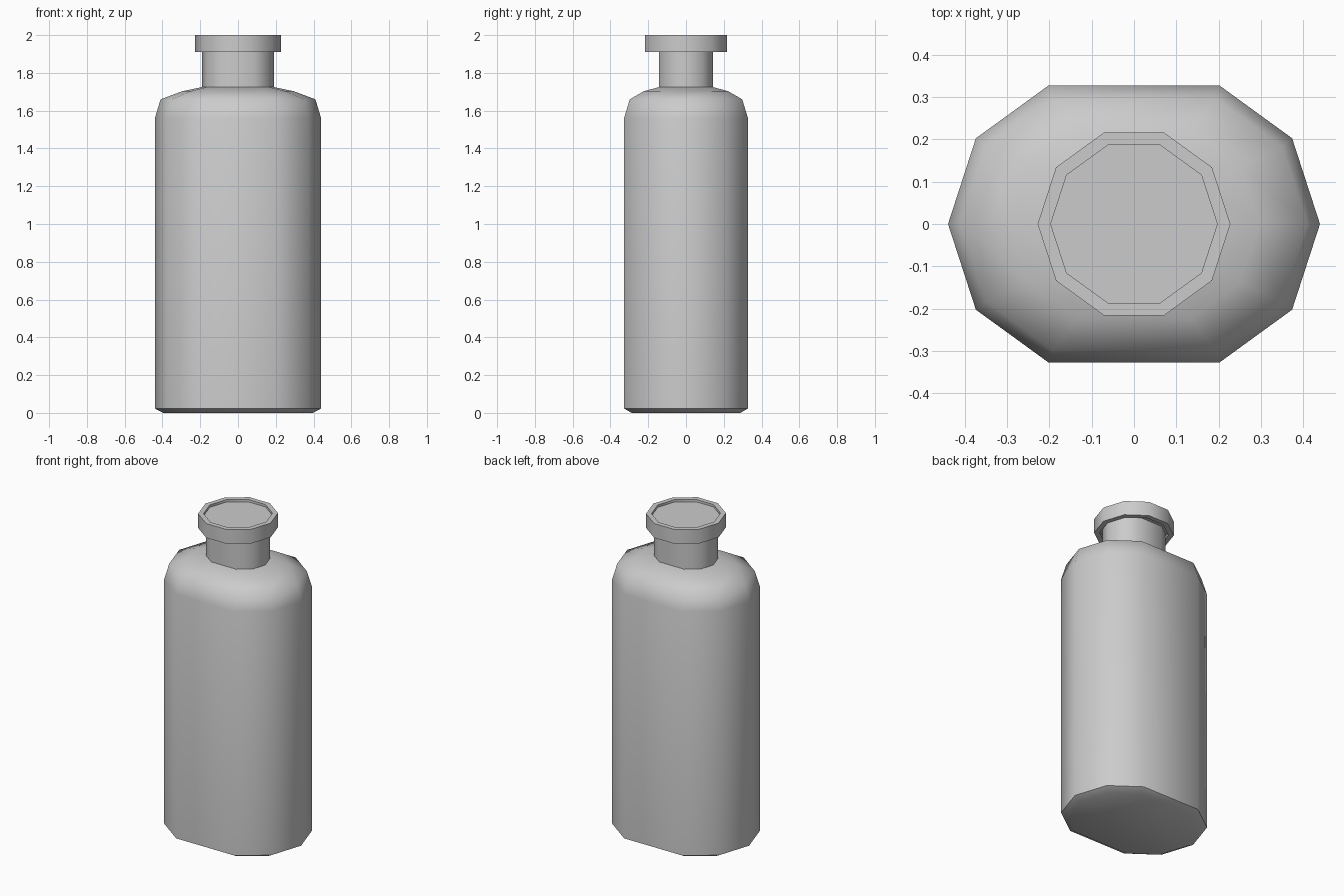
import bpy
import math

cube = bpy.data.objects.get("Cube")
if cube:
    bpy.data.objects.remove(cube, do_unlink=True)

SIDES = 10

grey = bpy.data.materials.new("plain grey")
grey.use_nodes = True
colour = (0.6, 0.6, 0.6, 1)
grey.diffuse_color = colour
grey.node_tree.nodes["Principled BSDF"].inputs["Base Color"].default_value = colour


def ring(radius, stretch, z):
    """Ten-sided ring whose two halves are pulled apart along x."""
    points = []
    for i in range(SIDES):
        a = 2 * math.pi * i / SIDES
        c = math.cos(a)
        points.append((radius * c + math.copysign(stretch, c), radius * math.sin(a), z))
    return points


def loft(name, profile, angle):
    """Closed solid through rings given as (radius, stretch, z)."""
    verts = [p for level in profile for p in ring(*level)]
    faces = [list(range(SIDES))[::-1]]
    for k in range(len(profile) - 1):
        for i in range(SIDES):
            j = (i + 1) % SIDES
            low, high = k * SIDES, (k + 1) * SIDES
            faces.append((low + i, low + j, high + j, high + i))
    faces.append([len(verts) - SIDES + i for i in range(SIDES)])
    mesh = bpy.data.meshes.new(name)
    mesh.from_pydata(verts, [], faces)
    mesh.materials.append(grey)
    obj = bpy.data.objects.new(name, mesh)
    bpy.context.collection.objects.link(obj)
    bpy.ops.object.select_all(action='DESELECT')
    obj.select_set(True)
    bpy.context.view_layer.objects.active = obj
    bpy.ops.object.shade_smooth_by_angle(angle=math.radians(angle))
    return obj


# Body: chamfered foot, straight wall, rounded shoulder
loft("bottle_body", [
    (0.302, 0.095, 0),
    (0.345, 0.095, 0.023),
    (0.345, 0.095, 1.56),
    (0.313, 0.097, 1.66),
    (0.235, 0.06, 1.703),
    (0.149, 0.041, 1.725),
], 56)

# Neck: narrow stretched tube reaching into the cap
loft("bottle_neck", [(0.149, 0.041, 1.72), (0.149, 0.041, 1.94)], 40)

# Cap: raised rim with a shallow recess above and below
loft("bottle_cap", [
    (0.197, 0, 1.93),
    (0.197, 0, 1.91),
    (0.228, 0, 1.91),
    (0.228, 0, 2.0),
    (0.197, 0, 2.0),
    (0.197, 0, 1.985),
], 40)
